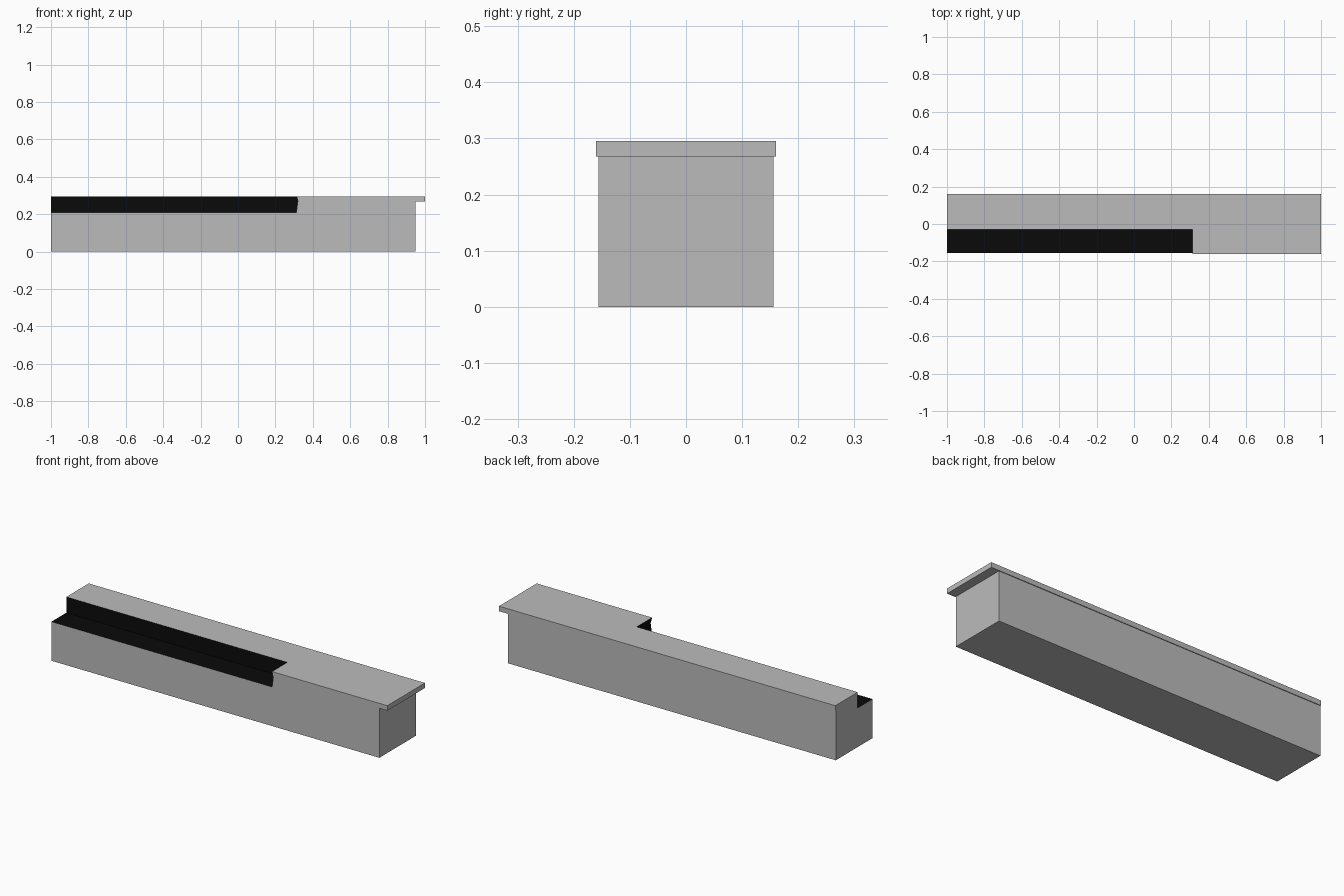
import bpy, bmesh

if "Cube" in bpy.data.objects:
    bpy.data.objects.remove(bpy.data.objects["Cube"])


def material(name, shade):
    m = bpy.data.materials.new(name)
    m.diffuse_color = (shade, shade, shade, 1)
    m.use_nodes = True
    m.node_tree.nodes["Principled BSDF"].inputs["Base Color"].default_value = m.diffuse_color
    return m


grey = material("grey", 0.5)
black = material("black", 0.003)


def prism(name, profile, y0, y1, slot=0):
    """Extrude an (x, z) profile along y."""
    bm = bmesh.new()
    face = bm.faces.new([bm.verts.new((x, y0, z)) for x, z in profile])
    ext = bmesh.ops.extrude_face_region(bm, geom=[face])
    moved = [v for v in ext["geom"] if isinstance(v, bmesh.types.BMVert)]
    bmesh.ops.translate(bm, verts=moved, vec=(0, y1 - y0, 0))
    bmesh.ops.recalc_face_normals(bm, faces=bm.faces)
    for f in bm.faces:
        f.material_index = slot
    mesh = bpy.data.meshes.new(name)
    bm.to_mesh(mesh)
    bm.free()
    mesh.materials.append(grey)
    mesh.materials.append(black)
    obj = bpy.data.objects.new(name, mesh)
    bpy.context.collection.objects.link(obj)
    return obj


def rect(x0, x1, z0, z1):
    return [(x0, z0), (x1, z0), (x1, z1), (x0, z1)]


# Counter body and overhanging worktop
body = prism("counter_body", rect(-1, 0.95, 0, 0.268), -0.156, 0.156)
top = prism("worktop", rect(-1, 1, 0.268, 0.295), -0.16, 0.16)

# Black recess along the front, with a slightly bent end wall
recess = prism("recess_cutter",
               [(-1.2, 0.21), (0.312, 0.21), (0.32, 0.27), (0.314, 0.295),
                (0.314, 0.4), (-1.2, 0.4)], -0.4, -0.03, slot=1)
recess.hide_render = True

for obj in (body, top):
    mod = obj.modifiers.new("recess", 'BOOLEAN')
    mod.operation = 'DIFFERENCE'
    mod.solver = 'EXACT'
    mod.object = recess
    bpy.context.view_layer.objects.active = obj
    bpy.ops.object.modifier_apply(modifier=mod.name)

bpy.data.objects.remove(recess)
